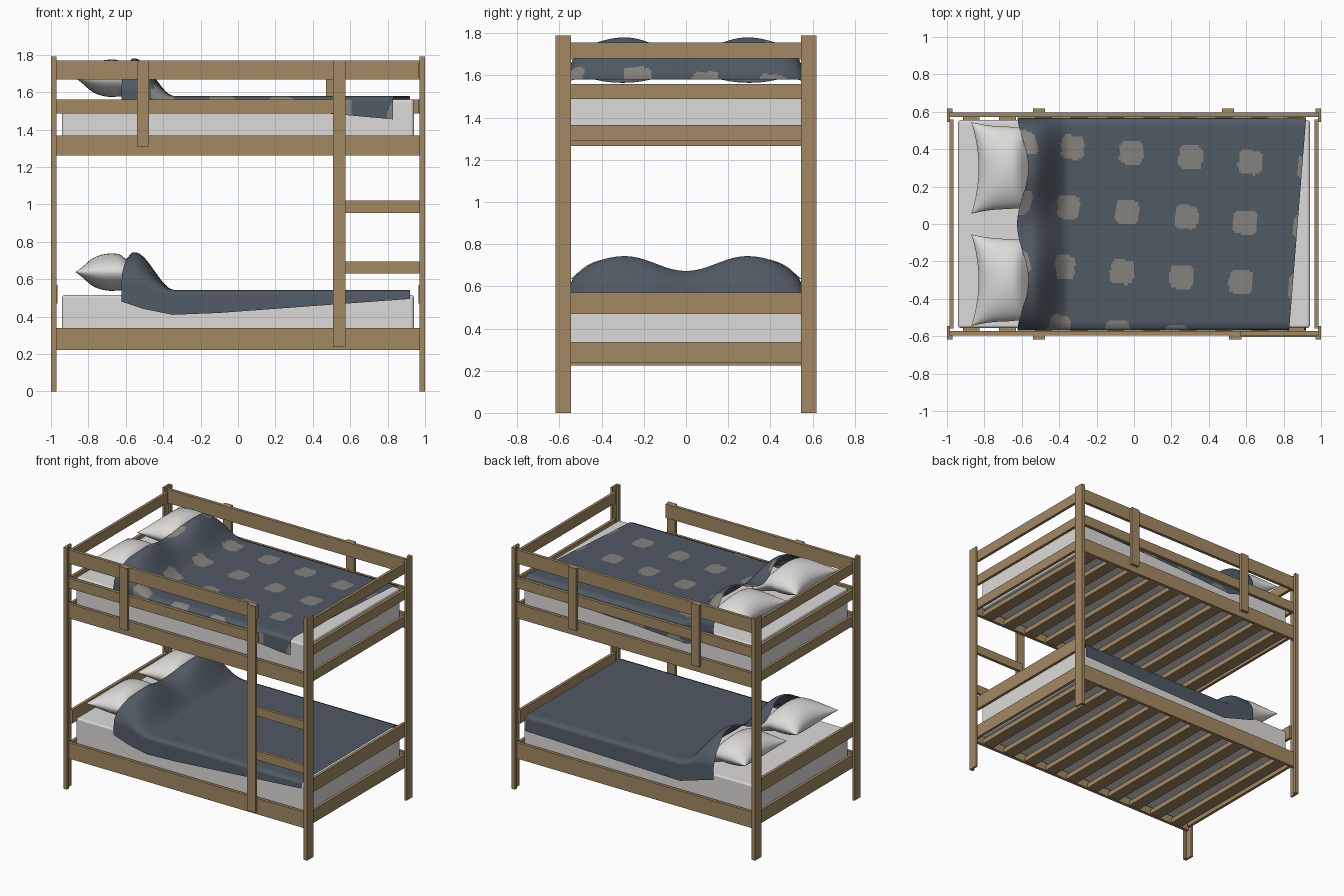
import bpy, bmesh, math

if "Cube" in bpy.data.objects:
    bpy.data.objects.remove(bpy.data.objects["Cube"])

def mat(name, col):
    m = bpy.data.materials.new(name)
    m.diffuse_color = (*col, 1)
    m.use_nodes = True
    m.node_tree.nodes["Principled BSDF"].inputs["Base Color"].default_value = m.diffuse_color
    return m

WOOD = mat("warm_wood", (0.37, 0.25, 0.127))
LINEN = mat("white_linen", (0.72, 0.71, 0.69))
SLATE = mat("slate_blue_fabric", (0.08, 0.10, 0.127))
SPOT = mat("grey_spot_fabric", (0.235, 0.225, 0.205))

def finish(bm, name, mats, smooth=False):
    me = bpy.data.meshes.new(name)
    bm.to_mesh(me)
    bm.free()
    for m in mats:
        me.materials.append(m)
    if smooth:
        for p in me.polygons:
            p.use_smooth = True
    ob = bpy.data.objects.new(name, me)
    bpy.context.collection.objects.link(ob)
    return ob

def box(name, x, y, z, m=WOOD, bevel=0.0):
    """Box from (min, max) ranges on each axis."""
    bm = bmesh.new()
    bmesh.ops.create_cube(bm, size=1)
    for v in bm.verts:
        v.co = [r[0] + (c + 0.5) * (r[1] - r[0]) for c, r in zip(v.co, (x, y, z))]
    ob = finish(bm, name, [m])
    if bevel:
        b = ob.modifiers.new("round", 'BEVEL')
        b.width, b.segments = bevel, 3
    return ob

def span(s, a, b):
    return tuple(sorted((s * a, s * b)))

def smoothstep(a, b, x):
    t = min(1, max(0, (x - a) / (b - a)))
    return t * t * (3 - 2 * t)

# Corner posts with an L section
def post(name, sx, sy):
    prof = [(1, .618), (.97, .618), (.97, .595), (.985, .595), (.985, .545), (1, .545)]
    bm = bmesh.new()
    f = bm.faces.new([bm.verts.new((sx * x, sy * y, 0)) for x, y in prof])
    up = bmesh.ops.extrude_face_region(bm, geom=[f])
    bmesh.ops.translate(bm, vec=(0, 0, 1.79),
                        verts=[g for g in up["geom"] if isinstance(g, bmesh.types.BMVert)])
    bmesh.ops.recalc_face_normals(bm, faces=bm.faces)
    finish(bm, name, [WOOD])

for sx, e in ((-1, "left"), (1, "right")):
    for sy, f in ((-1, "front"), (1, "back")):
        post(f"{f}_{e}_post", sx, sy)
    # End rails
    for i, z in enumerate(((.24, .337), (.47, .57), (1.292, 1.365), (1.488, 1.56), (1.68, 1.757))):
        box(f"{e}_end_rail_{i}", span(sx, .965, .986), (-.56, .56), z)

# Long side rails; the front guard rails stop at the ladder
for sy, f in ((-1, "front"), (1, "back")):
    y = span(sy, .573, .596)
    for i, (z, full) in enumerate((((.222, .34), 1), ((1.262, 1.37), 1),
                                   ((1.485, 1.56), 0), ((1.668, 1.77), 0))):
        box(f"{f}_rail_{i}", (-.986, .986 if full or sy > 0 else .57), y, z)
    box(f"{f}_guard_upright", (-.54, -.475), span(sy, .596, .618), (1.31, 1.77))
box("back_guard_upright_right", (.47, .535), (.596, .618), (1.31, 1.77))

# Ladder
box("ladder_post", (.508, .575), (-.618, -.596), (.24, 1.77))
for i, z in enumerate(((.63, .695), (.955, 1.02))):
    box(f"ladder_rung_{i}", (.54, .985), (-.605, -.583), z)

# Bed slats and mattresses
for b, z, top in (("lower", .224, .515), ("upper", 1.266, 1.56)):
    for i in range(10):
        x = -.87 + i * .193
        box(f"{b}_slat_{i}", (x - .045, x + .045), (-.574, .574), (z, z + .035))
    box(f"{b}_mattress", (-.94, .94), (-.555, .555), (z + .036, top), LINEN, .012)

# Pillows: two domed sheets with pinched corners
def pillow(name, cy, cz, n=28):
    bm = bmesh.new()
    for side in (1, -1):
        grid = []
        for i in range(n + 1):
            u = math.sin((i / n - .5) * math.pi)
            row = []
            for j in range(n + 1):
                v = math.sin((j / n - .5) * math.pi)
                x = -.675 + .195 * u * (1 - .2 * (1 - v * v))
                y = cy + .245 * v * (1 - .1 * (1 - u * u)) * (1 - .1 * max(0, u))
                z = cz + side * .1 * max(0, (1 - u * u) * (1 - v * v)) ** .55
                z -= .06 * smoothstep(.2, 1, u)
                row.append(bm.verts.new((x, y, z)))
            grid.append(row)
        for i in range(n):
            for j in range(n):
                q = [grid[i][j], grid[i + 1][j], grid[i + 1][j + 1], grid[i][j + 1]]
                bm.faces.new(q if side > 0 else q[::-1])
    bmesh.ops.remove_doubles(bm, verts=bm.verts, dist=1e-4)
    finish(bm, name, [LINEN], True)

for b, z in (("lower", .638), ("upper", 1.675)):
    for sy, f in ((-1, "front"), (1, "back")):
        pillow(f"{b}_{f}_pillow", sy * .3, z)

# Duvets draped over mattress and pillows
def hump(y):
    y = abs(y)
    if y < .29:
        return .825 - .175 * math.cos(math.pi * y / .29)
    return max(0, 1 - ((y - .29) / .29) ** 2) ** .6

def lerp(pts, x):
    for (x0, z0), (x1, z1) in zip(pts, pts[1:]):
        if x <= x1:
            return z0 + (z1 - z0) * max(0, x - x0) / (x1 - x0)
    return pts[-1][1]

def is_spot(a, t):
    """Tilted lattice of rounded squares, in cloth coordinates."""
    dx, dy = a + .33, t - .41
    c = (dx - .078 * dy) / .319
    r = -(dy + .085 * dx) / .322
    c, r = c - round(c), r - round(r)
    return (c / .2) ** 4 + (r / .2) ** 4 < 1

def duvet(name, base, front, back, end_slope, spots):
    nx, ny, edge = 130, 112, .564
    bm = bmesh.new()
    grid, cloth = [], {}
    for j in range(ny + 1):
        w = 2 * j / ny - 1
        hang = max(0, abs(w) - .86) / .14
        y = math.copysign(min(abs(w) / .86, 1) * edge, w)
        x0 = -.595 + .03 * math.cos(math.pi * (abs(y) - .3) / .3)
        x1 = (.875 + .08 * y) if end_slope else .92
        row, a, prev = [], 0, None
        for i in range(nx, -1, -1):
            x = x0 + (x1 - x0) * i / nx
            top = base + .2 * hump(y) * (1 - smoothstep(-.55, -.34, x))
            top -= .012 * smoothstep(.53, .564, abs(y))
            z = top + (min(lerp(front if w < 0 else back, x), top) - top) * hang
            a = x if prev is None else a - math.hypot(x - prev[0], top - prev[1])
            prev = (x, top)
            v = bm.verts.new((x, y + math.copysign(.006 * hang, w), z))
            cloth[v] = (a, y + math.copysign(top - z, w))
            row.append(v)
        grid.append(row[::-1])
    for j in range(ny):
        for i in range(nx):
            f = bm.faces.new((grid[j][i], grid[j][i + 1], grid[j + 1][i + 1], grid[j + 1][i]))
            if spots:
                a = sum(cloth[v][0] for v in f.verts) / 4
                t = sum(cloth[v][1] for v in f.verts) / 4
                f.material_index = int(is_spot(a, t))
    finish(bm, name, [SLATE, SPOT] if spots else [SLATE], True)

duvet("lower_duvet", .543, [(-.62, .48), (-.5, .44), (-.35, .41), (-.1, .42), (.92, .495)],
      [(-.62, .48), (-.35, .40), (.92, .43)], False, False)
duvet("upper_duvet", 1.58, [(-.62, 1.53), (-.35, 1.50), (.5, 1.485), (.83, 1.455)],
      [(-.62, 1.50), (-.4, 1.43), (.1, 1.46), (.92, 1.49)], True, True)
